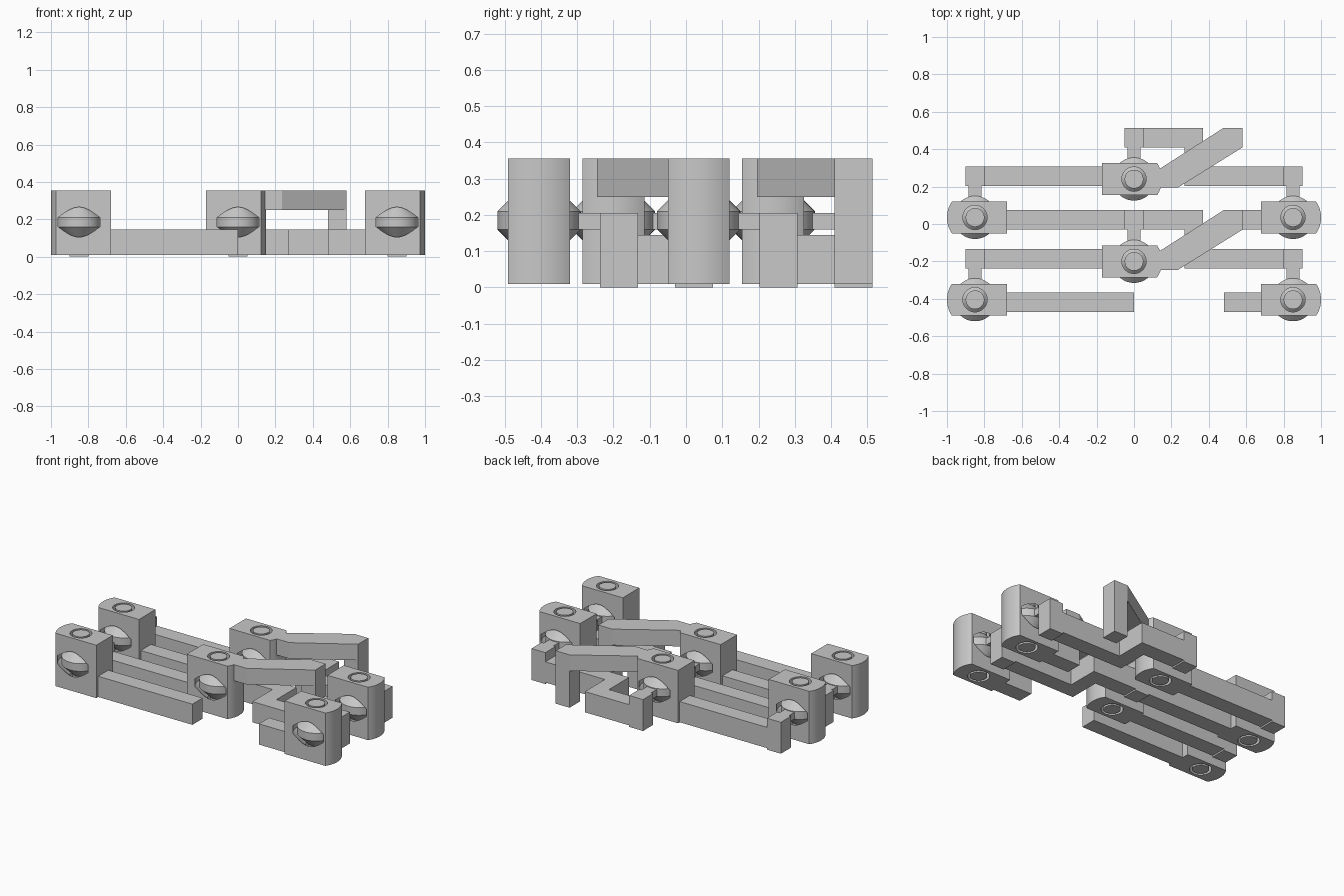
import bpy, bmesh, math

cube = bpy.data.objects.get("Cube")
if cube:
    bpy.data.objects.remove(cube, do_unlink=True)

grey = bpy.data.materials.new("plain grey")
grey.use_nodes = True
COLOUR = (0.58, 0.58, 0.58, 1)
grey.diffuse_color = COLOUR
for node in grey.node_tree.nodes:
    if node.type == 'BSDF_PRINCIPLED':
        node.inputs["Base Color"].default_value = COLOUR

BASE, LOW, HIGH, TOP = 0.01, 0.145, 0.25, 0.355
HALF = 0.085      # half depth of a socket block
BAR = 0.0525      # half depth of a bar
PERIOD = 0.44     # spacing between repeated rows


def finish(name, bm):
    bmesh.ops.recalc_face_normals(bm, faces=bm.faces)
    mesh = bpy.data.meshes.new(name)
    bm.to_mesh(mesh)
    bm.free()
    obj = bpy.data.objects.new(name, mesh)
    mesh.materials.append(grey)
    bpy.context.collection.objects.link(obj)
    return obj


def select(obj):
    bpy.ops.object.select_all(action='DESELECT')
    obj.select_set(True)
    bpy.context.view_layer.objects.active = obj


def smooth(obj):
    select(obj)
    bpy.ops.object.shade_smooth_by_angle(angle=math.radians(30))


def prism(name, outline, z0, z1):
    bm = bmesh.new()
    face = bm.faces.new([bm.verts.new((x, y, z0)) for x, y in outline])
    new = bmesh.ops.extrude_face_region(bm, geom=[face])["geom"]
    top = [v for v in new if isinstance(v, bmesh.types.BMVert)]
    bmesh.ops.translate(bm, verts=top, vec=(0, 0, z1 - z0))
    return finish(name, bm)


def box(name, x0, x1, y0, y1, z0, z1):
    return prism(name, [(x0, y0), (x1, y0), (x1, y1), (x0, y1)], z0, z1)


def bar(name, x0, x1, y):
    return box(name, x0, x1, y - BAR, y + BAR, BASE, LOW)


def lathe(name, x, y, radius, pin, z0, z1):
    # Pin with a double cone and a flat rim around its middle
    rise = radius - pin
    profile = [(pin, z0), (pin, 0.16 - rise), (radius, 0.16),
               (radius, 0.21), (pin, 0.21 + rise), (pin, z1)]
    n = 48
    bm = bmesh.new()
    rings = [[bm.verts.new((x + r * math.cos(math.tau * i / n),
                            y + r * math.sin(math.tau * i / n), z))
              for i in range(n)] for r, z in profile]
    for a, b in zip(rings, rings[1:]):
        for i in range(n):
            j = (i + 1) % n
            bm.faces.new((a[i], a[j], b[j], b[i]))
    bm.faces.new(rings[0])
    bm.faces.new(rings[-1])
    return finish(name, bm)


def joint(tag, x, y, side, tab_y):
    # Socket block, rounded on one side and hollowed for the pivot
    swing = math.asin(HALF / 0.15)
    arc = [-swing + 2 * swing * i / 16 for i in range(17)]
    outline = [(x + side * 0.15 * math.cos(a), y + 0.15 * math.sin(a)) for a in arc]
    outline += [(x - side * 0.17, y + HALF), (x - side * 0.17, y - HALF)]
    block = prism(tag + "_socket_block", outline, BASE, TOP)
    cutter = lathe("socket_cutter", x, y, 0.14, 0.065, BASE - 0.05, TOP + 0.05)
    cutter.hide_render = True
    mod = block.modifiers.new("socket", 'BOOLEAN')
    mod.operation = 'DIFFERENCE'
    mod.solver = 'EXACT'
    mod.object = cutter
    select(block)
    bpy.ops.object.modifier_apply(modifier=mod.name)
    bpy.data.objects.remove(cutter, do_unlink=True)
    smooth(block)
    # Captive pivot, its neck, and the upright tab behind it
    smooth(lathe(tag + "_pivot", x, y, 0.115, 0.05, BASE, TOP))
    box(tag + "_neck", x - 0.035, x + 0.035, y + 0.07, tab_y, 0.16, 0.205)
    box(tag + "_tab", x - 0.05, x + 0.05, tab_y - BAR, tab_y + BAR, 0, 0.205)


for row, name in enumerate(("front", "rear")):
    dy = row * PERIOD
    outer, inner = -0.405 + dy, -0.2 + dy          # joint rows
    near, mid, far = -0.418 + dy, -0.185 + dy, 0.022 + dy   # bar rows

    joint(name + "_left", 0.85, outer, 1, mid)
    joint(name + "_right", -0.85, outer, -1, mid)
    joint(name + "_centre", 0, inner, 1, far)

    # Long bar from the centre block to the right tab
    bar(name + "_centre_bar", -0.85, -0.165, mid)
    # Stepped bar from the centre tab to the left tab
    bar(name + "_step_rear_bar", 0, 0.37, far)
    box(name + "_step_crosspiece", 0.27, 0.37, mid - BAR, far + BAR, BASE, LOW)
    bar(name + "_step_front_bar", 0.27, 0.85, mid)

    # Raised diagonal bridge and its leg
    prism(name + "_bridge",
          [(0.12, mid - 0.06), (0.235, mid - 0.06), (0.58, far - BAR),
           (0.58, far + BAR), (0.48, far + BAR), (0.14, far - 0.165),
           (0.12, far - 0.165)], HIGH, TOP)
    box(name + "_bridge_leg", 0.48, 0.58, far - BAR, far + BAR, BASE, HIGH)

    # Bars leaving the outer blocks
    y = near if row == 0 else near + 0.0
    bar(name + "_left_bar", 0.48, 0.685, y)
    bar(name + "_right_bar", -0.685, 0, y)
